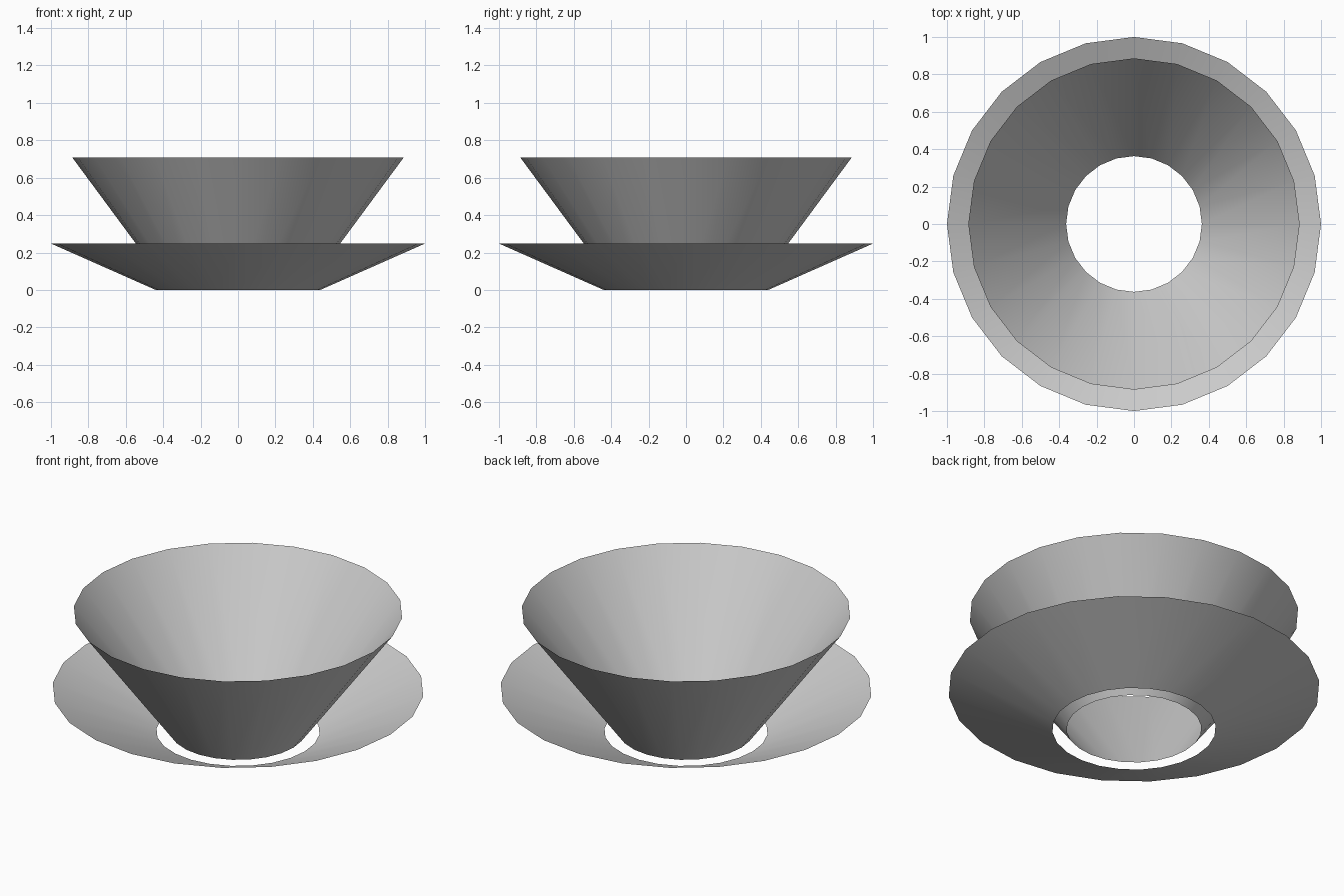
import bpy
import bmesh
from math import cos, sin, tau

SIDES = 24

cube = bpy.data.objects.get("Cube")
if cube:
    bpy.data.objects.remove(cube, do_unlink=True)

# One plain grey for both parts
grey = bpy.data.materials.new("light_grey")
grey.use_nodes = True
colour = (0.6, 0.6, 0.6, 1.0)
grey.diffuse_color = colour
grey.node_tree.nodes["Principled BSDF"].inputs["Base Color"].default_value = colour


def open_cone(name, bottom_radius, top_radius, height):
    """Thin flared ring, open at both ends and standing on the ground."""
    bm = bmesh.new()
    rings = [[bm.verts.new((r * cos(tau * i / SIDES), r * sin(tau * i / SIDES), z))
              for i in range(SIDES)]
             for r, z in ((bottom_radius, 0), (top_radius, height))]
    low, high = rings
    for i in range(SIDES):
        j = (i + 1) % SIDES
        bm.faces.new((low[i], low[j], high[j], high[i])).smooth = True
    mesh = bpy.data.meshes.new(name)
    bm.to_mesh(mesh)
    bm.free()
    mesh.materials.append(grey)
    obj = bpy.data.objects.new(name, mesh)
    bpy.context.collection.objects.link(obj)
    return obj


# Wide shallow saucer, and the steeper bowl inside it
open_cone("saucer", 0.44, 1.0, 0.248)
open_cone("bowl", 0.363, 0.886, 0.708)
